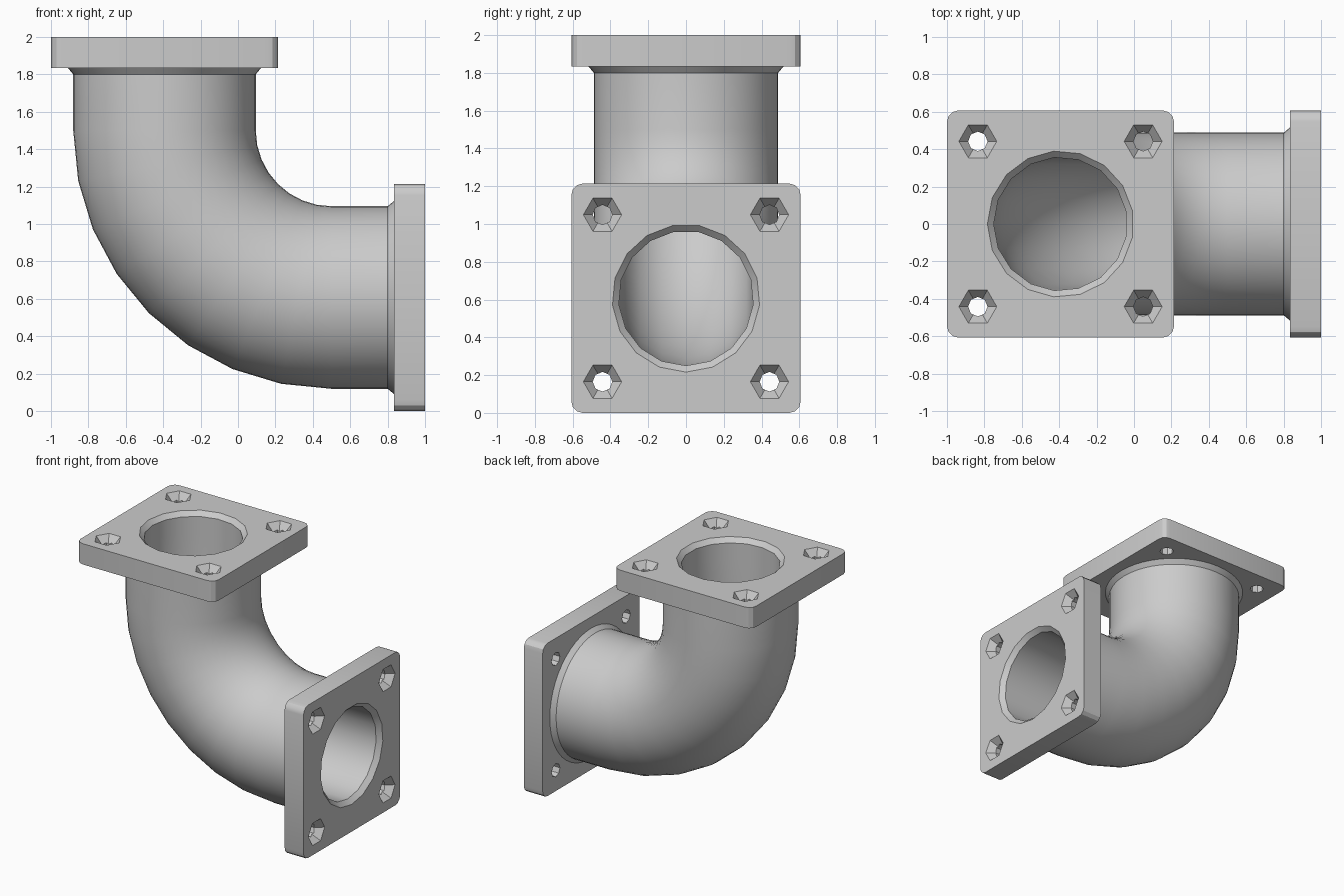
import bpy, bmesh, math
from mathutils import Matrix, Vector

if "Cube" in bpy.data.objects:
    bpy.data.objects.remove(bpy.data.objects["Cube"], do_unlink=True)

BEND, CENTRE = 0.893, Vector((0.5, 0, 1.5))   # bend radius and bend centre
LEG = 0.5                                     # straight leg, bend to flange face
THICK, HALF = 0.165, 0.607                    # flange thickness and half width
BOLT = 0.442                                  # bolt offset from flange centre

metal = bpy.data.materials.new("cast_grey")
metal.use_nodes = True
grey = (0.6, 0.6, 0.6, 1)
metal.diffuse_color = grey
metal.node_tree.nodes["Principled BSDF"].inputs["Base Color"].default_value = grey


def make(name, bm):
    bmesh.ops.recalc_face_normals(bm, faces=bm.faces)
    mesh = bpy.data.meshes.new(name)
    bm.to_mesh(mesh)
    bm.free()
    mesh.materials.append(metal)
    obj = bpy.data.objects.new(name, mesh)
    bpy.context.collection.objects.link(obj)
    return obj


def swept_elbow(name, ends, radius, sides, steps):
    """Solid bent tube; ends lists (extension, radius) from the tip inward."""
    stations = [(0, e, r) for e, r in ends]
    stations += [(math.pi / 2 * i / steps, 0, radius) for i in range(steps + 1)]
    stations += [(math.pi / 2, e, r) for e, r in reversed(ends)]
    bm = bmesh.new()
    rings = []
    for a, ext, r in stations:
        u = Vector((-math.cos(a), 0, -math.sin(a)))
        along = Vector((math.sin(a), 0, math.cos(a)))
        mid = CENTRE + u * BEND + along * ext
        ring = []
        for k in range(sides):
            t = 2 * math.pi * k / sides
            ring.append(bm.verts.new(mid + r * (u * math.cos(t) + Vector((0, math.sin(t), 0)))))
        rings.append(ring)
    for a, b in zip(rings, rings[1:]):
        for k in range(sides):
            n = (k + 1) % sides
            bm.faces.new((a[k], a[n], b[n], b[k]))
    bm.faces.new(rings[0])
    bm.faces.new(rings[-1])
    return make(name, bm)


def bolt_cutter(name, matrix, sides, r_low, r_high, low, high):
    """Four identical tapered prisms at the bolt positions."""
    bm = bmesh.new()
    for x in (-BOLT, BOLT):
        for y in (-BOLT, BOLT):
            place = Matrix.Translation((x, y, (low + high) / 2)) @ Matrix.Rotation(math.pi / 2, 4, "Z")
            bmesh.ops.create_cone(bm, cap_ends=True, segments=sides, radius1=r_low,
                                  radius2=r_high, depth=high - low, matrix=matrix @ place)
    return make(name, bm)


def cut(obj, cutter):
    mod = obj.modifiers.new("cut", "BOOLEAN")
    mod.operation, mod.solver, mod.object = "DIFFERENCE", "EXACT", cutter
    bpy.context.view_layer.objects.active = obj
    bpy.ops.object.modifier_apply(modifier=mod.name)


def smooth(obj):
    bpy.ops.object.select_all(action="DESELECT")
    obj.select_set(True)
    bpy.context.view_layer.objects.active = obj
    bpy.ops.object.shade_smooth_by_angle(angle=math.radians(30))


def flange(name, matrix, bore):
    """Rounded square plate with its outer face on local z = 0."""
    bm = bmesh.new()
    size = Matrix.Diagonal((2 * HALF, 2 * HALF, THICK, 1))
    bmesh.ops.create_cube(bm, size=1, matrix=Matrix.Translation((0, 0, -THICK / 2)) @ size)
    corners = [e for e in bm.edges if abs(e.verts[0].co.z - e.verts[1].co.z) > 0.1]
    bmesh.ops.bevel(bm, geom=corners, offset=0.06, segments=3, profile=0.5, affect="EDGES")
    bm.transform(matrix)
    plate = make(name, bm)
    # bore, countersinks and through holes
    sinks = bolt_cutter("sink_cutter", matrix, 6, 0.05, 0.11, -0.06, 0.01)
    holes = bolt_cutter("hole_cutter", matrix, 8, 0.052, 0.052, -0.25, 0.05)
    for tool in (bore, sinks, holes):
        cut(plate, tool)
    for tool in (sinks, holes):
        bpy.data.objects.remove(tool, do_unlink=True)
    smooth(plate)


# Bore cutter with chamfered mouths
bore = swept_elbow("bore_cutter", [(LEG + 0.035, 0.425), (LEG - 0.035, 0.357)], 0.357, 17, 12)

# Bent pipe with a small flare against each flange
pipe = swept_elbow("elbow_pipe", [(LEG - THICK, 0.517), (LEG - 0.2, 0.488)], 0.488, 48, 8)
cut(pipe, bore)
smooth(pipe)

# Flanges on the top and side ends
top = Matrix.Translation((CENTRE.x - BEND, 0, CENTRE.z + LEG))
side = (Matrix.Translation((CENTRE.x + LEG, 0, CENTRE.z - BEND))
        @ Matrix.Rotation(math.pi / 2, 4, "Y") @ Matrix.Rotation(math.pi / 2, 4, "Z"))
flange("top_flange", top, bore)
flange("side_flange", side, bore)
bpy.data.objects.remove(bore, do_unlink=True)
